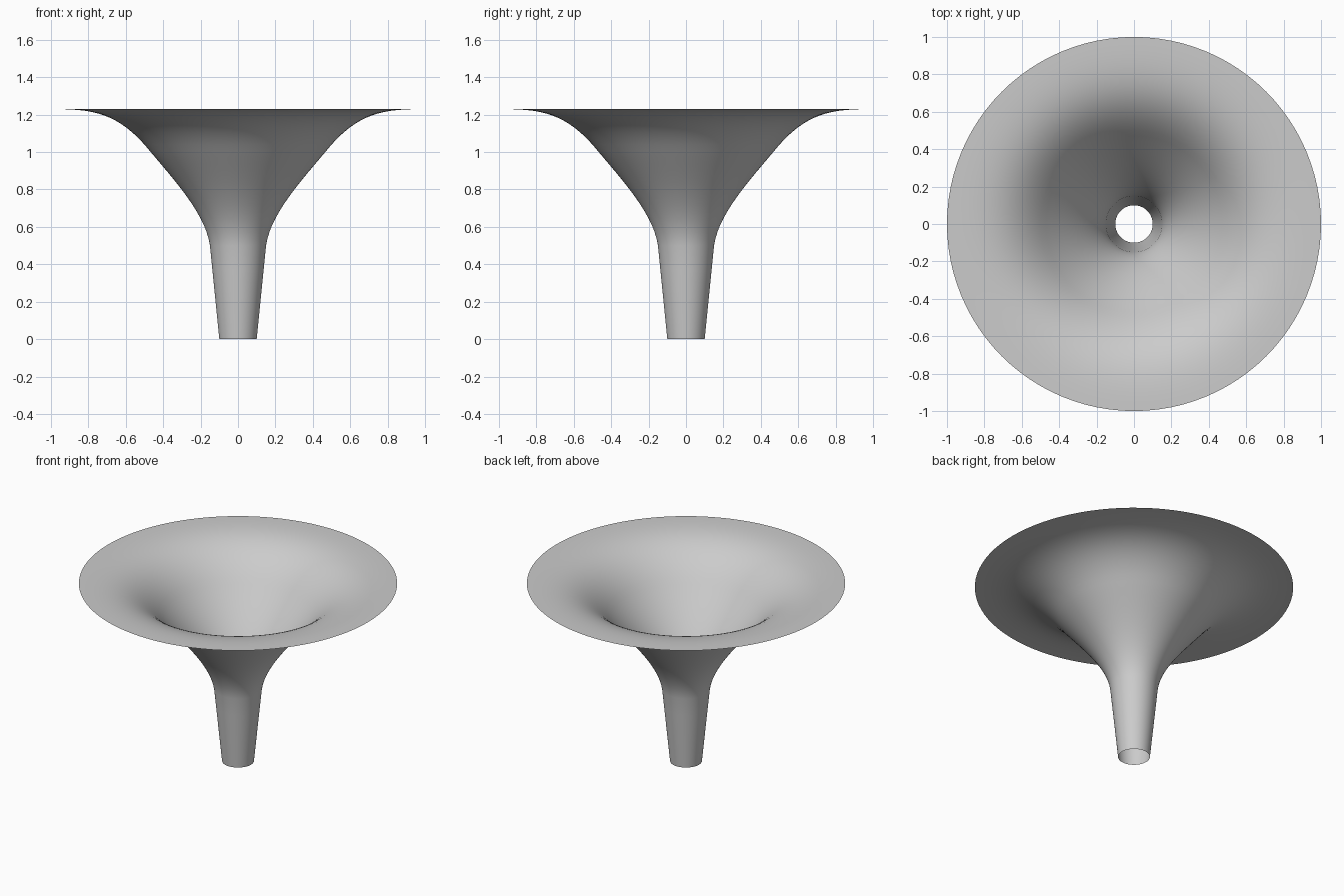
import bpy
import bmesh
import math
from mathutils import Vector
from mathutils.geometry import interpolate_bezier

cube = bpy.data.objects.get("Cube")
if cube:
    bpy.data.objects.remove(cube, do_unlink=True)

SEGMENTS = 96

# Plain grey finish
grey = bpy.data.materials.new("plain_grey")
grey.use_nodes = True
colour = (0.6, 0.6, 0.6, 1)
grey.diffuse_color = colour
grey.node_tree.nodes["Principled BSDF"].inputs["Base Color"].default_value = colour


def curve(*points, steps=16):
    """Sample a cubic curve in the radius-height plane."""
    return interpolate_bezier(*[Vector((r, 0, z)) for r, z in points], steps)


# Profile: straight tapered stem, flaring throat, flat rim
stem = [Vector((0.1 + 0.05 * i / 4, 0, 0.5 * i / 4)) for i in range(4)]
throat = curve((0.15, 0.5), (0.175, 0.68), (0.36, 0.87), (0.5, 1.04))
rim = curve((0.5, 1.04), (0.66, 1.22), (0.8, 1.23), (1, 1.23))
profile = stem + throat + rim[1:]

# Revolve the profile into an open single-walled horn
bm = bmesh.new()
verts = [bm.verts.new(p) for p in profile]
edges = [bm.edges.new(pair) for pair in zip(verts, verts[1:])]
bmesh.ops.spin(bm, geom=verts + edges, cent=(0, 0, 0), axis=(0, 0, 1),
               angle=math.tau, steps=SEGMENTS, use_merge=True)
bmesh.ops.remove_doubles(bm, verts=bm.verts, dist=0.0001)
bmesh.ops.recalc_face_normals(bm, faces=bm.faces)
for face in bm.faces:
    face.smooth = True

mesh = bpy.data.meshes.new("flared_horn")
bm.to_mesh(mesh)
bm.free()
mesh.materials.append(grey)
horn = bpy.data.objects.new("flared_horn", mesh)
bpy.context.collection.objects.link(horn)
